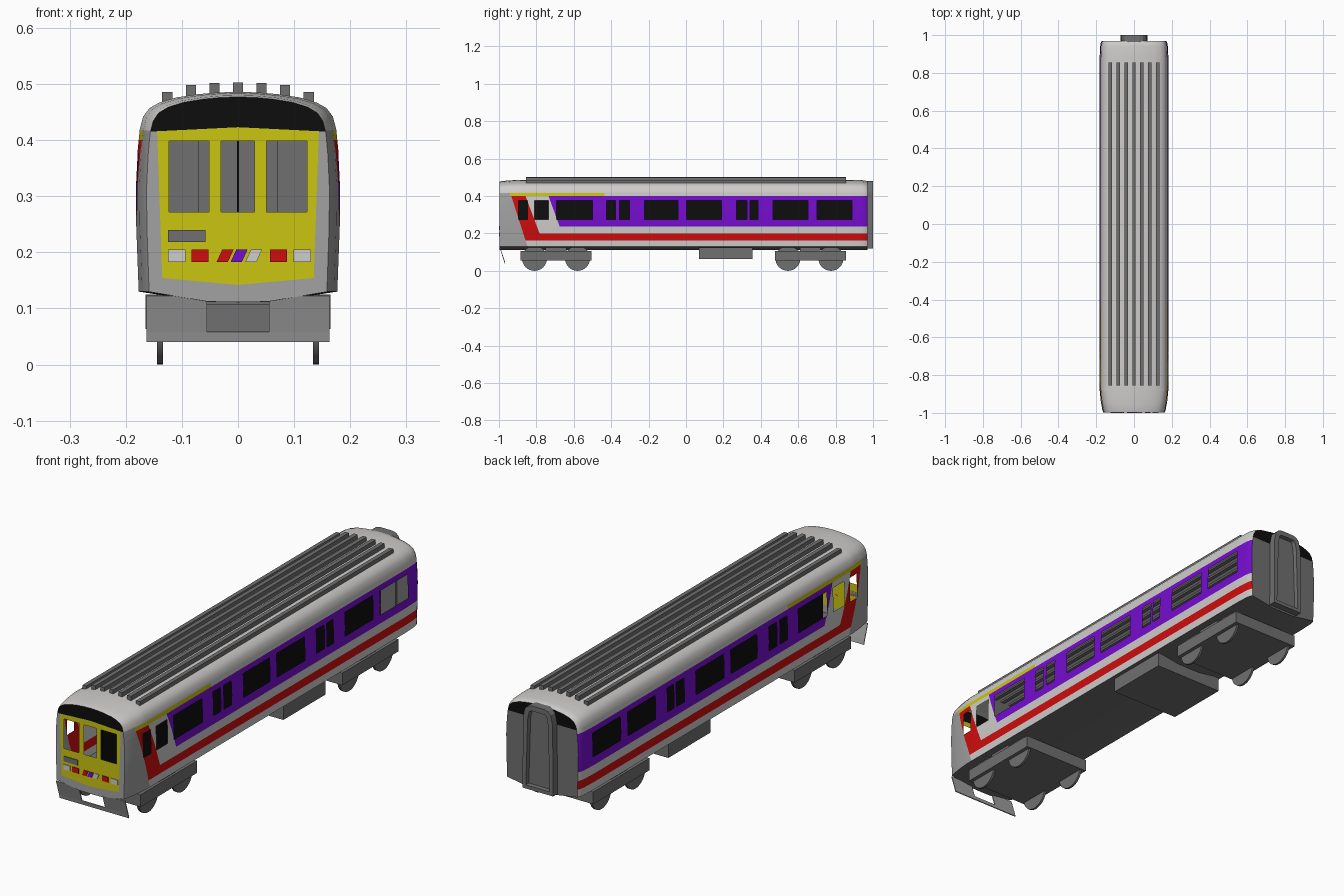
import bpy, bmesh, math
from mathutils import Vector

if "Cube" in bpy.data.objects:
    bpy.data.objects.remove(bpy.data.objects["Cube"])

# Colours
NAMES = ["light_grey", "mid_grey", "dark_grey", "black", "red", "purple", "yellow"]
COLS = [(.62, .61, .60), (.36, .36, .36), (.16, .16, .16), (.004, .004, .004),
        (.62, .004, .004), (.18, .004, .62), (.60, .56, .005)]
MATS = []
for n, c in zip(NAMES, COLS):
    m = bpy.data.materials.new(n)
    m.diffuse_color = (*c, 1)
    m.use_nodes = True
    m.node_tree.nodes["Principled BSDF"].inputs["Base Color"].default_value = m.diffuse_color
    MATS.append(m)
LIGHT, MID, DARK, BLACK, RED, PURPLE, YELLOW = range(7)


def finish(bm, name, mats, smooth=False):
    me = bpy.data.meshes.new(name)
    bm.to_mesh(me)
    bm.free()
    ob = bpy.data.objects.new(name, me)
    bpy.context.collection.objects.link(ob)
    for i in mats:
        me.materials.append(MATS[i])
    if smooth:
        bpy.ops.object.select_all(action='DESELECT')
        ob.select_set(True)
        bpy.context.view_layer.objects.active = ob
        bpy.ops.object.shade_smooth_by_angle(angle=math.radians(30))
    return ob


def box(name, x0, x1, y0, y1, z0, z1, mat):
    bm = bmesh.new()
    bmesh.ops.create_cube(bm, size=1)
    for v in bm.verts:
        v.co = ((x0 + x1) / 2 + v.co.x * (x1 - x0), (y0 + y1) / 2 + v.co.y * (y1 - y0),
                (z0 + z1) / 2 + v.co.z * (z1 - z0))
    return finish(bm, name, [mat])


def prism(name, pts, y0, y1, mat):
    """Polygon in the xz plane extruded along y."""
    bm = bmesh.new()
    f = bm.faces.new([bm.verts.new((x, y0, z)) for x, z in pts])
    r = bmesh.ops.extrude_face_region(bm, geom=[f])
    for v in r["geom"]:
        if isinstance(v, bmesh.types.BMVert):
            v.co.y = y1
    bmesh.ops.recalc_face_normals(bm, faces=bm.faces[:])
    return finish(bm, name, [mat])


def cut(bm, co, no, faces=None):
    faces = bm.faces[:] if faces is None else faces
    geom = set(faces)
    for f in faces:
        geom.update(f.edges)
        geom.update(f.verts)
    bmesh.ops.bisect_plane(bm, geom=list(geom), dist=1e-5, plane_co=co, plane_no=no)


# Body shell: lofted cross-section, cut along livery and window lines
FRONT, BACK = -0.997, 0.97
half = [(.06, .112), (.177, .13), (.1815, .25), (.182, .32), (.179, .38), (.175, .42), (.169, .442),
        (.158, .457), (.14, .467), (.11, .476), (.07, .482), (.035, .485)]
ring = [(0, .111)] + half + [(0, .486)] + [(-x, z) for x, z in reversed(half)]
stations = [(FRONT, .895, .009), (-.985, .92, .006), (-.94, .965, .002), (-.88, 1, 0),
            (.88, 1, 0), (.94, .985, .001), (.96, .965, .004), (BACK, .935, .009)]
windows = [(-.896, -.848), (-.81, -.735), (-.692, -.50), (-.425, -.376), (-.355, -.302), (-.221, -.044),
           (.003, .191), (.271, .325), (.341, .384), (.464, .652), (.70, .887)]
WZ0, WZ1 = .275, .376
cab_windows = [(-.123, -.052), (-.03, .029), (.051, .123)]
slants = [((-.934, .40), (-.858, .163)), ((-.858, .40), (-.783, .20)), ((-.735, .40), (-.676, .238))]


def line_y(s, z):
    (y0, z0), (y1, z1) = s
    return y0 + (y1 - y0) * (z - z0) / (z1 - z0)


bm = bmesh.new()
loops = [[bm.verts.new((x * s, y, z - d * (z - .12) / .36)) for x, z in ring] for y, s, d in stations]
n = len(ring)
for a, b in zip(loops, loops[1:]):
    for i in range(n):
        bm.faces.new((a[i], a[(i + 1) % n], b[(i + 1) % n], b[i]))
bm.faces.new(loops[0])
bm.faces.new(loops[-1])
bmesh.ops.recalc_face_normals(bm, faces=bm.faces[:])


def on_plane(y):
    return [f for f in bm.faces if all(abs(v.co.y - y) < 1e-4 for v in f.verts)]


def walls():
    caps = set(on_plane(FRONT) + on_plane(BACK))
    return [f for f in bm.faces if f not in caps]


for z in (.163, .20, .238, WZ0, WZ1, .40, .417):
    cut(bm, (0, 0, z), (0, 0, 1), walls())
for y in [v for w in windows for v in w] + [-.94, -.435]:
    cut(bm, (0, y, 0), (0, 1, 0), walls())
for (y0, z0), (y1, z1) in slants:
    cut(bm, (0, y0, z0), (0, z1 - z0, y0 - y1), walls())
cut(bm, (0, 0, .415), (0, 0, 1), on_plane(BACK))
for z in (.272, .398):
    cut(bm, (0, 0, z), (0, 0, 1), on_plane(FRONT))
for x in [v for w in cab_windows for v in w]:
    cut(bm, (x, 0, 0), (1, 0, 0), on_plane(FRONT))
for s in (-1, 1):
    cut(bm, (s * .135, 0, .155), (s, 0, -.035), on_plane(FRONT))
    cut(bm, (0, 0, .423), (s * .05, 0, 1), on_plane(FRONT))
    cut(bm, (0, 0, .142), (s * -.09, 0, 1), on_plane(FRONT))

front, back = set(on_plane(FRONT)), set(on_plane(BACK))
holes = []
for f in bm.faces:
    c = f.calc_center_median()
    x, y, z = c
    if f in front:
        panel = abs(x) < .135 + .035 * (z - .155)
        if z > .423 - .05 * abs(x):
            k = BLACK
        elif panel and z > .142 + .09 * abs(x):
            k = YELLOW
        else:
            k = MID
        if .272 < z < .398 and any(a < x < b for a, b in cab_windows):
            holes.append(f)
    elif f in back:
        k = BLACK if z > .415 else DARK
    elif f.normal.z < -.5:
        k = DARK
    else:
        l0, l1, l2 = (line_y(s, z) for s in slants)
        k = LIGHT
        if z < .40 and y < l0 and y < -.858:
            k = MID
        elif .163 < z < .20 and y > l0:
            k = RED
        elif .20 < z < .40 and l0 < y < l1:
            k = RED
        elif .238 < z < .40 and y > l2:
            k = PURPLE
        elif .40 < z < .417:
            k = YELLOW if -.94 < y < -.435 else MID if y < -.94 else LIGHT
        if WZ0 < z < WZ1 and any(a < y < b for a, b in windows):
            holes.append(f)
    f.material_index = k
bmesh.ops.delete(bm, geom=holes, context='FACES')
finish(bm, "carriage_body", range(7), smooth=True)

# Dark centre partition seen through the windows
box("inner_partition", -.002, .002, -.92, .96, .115, .41, BLACK)

# Roof ribs
for i in range(-3, 4):
    x = i * .042
    top = (.503, .502, .498, .486)[abs(i)]
    box("roof_rib", x - .009, x + .009, -.855, .855, top - .025, top, DARK)

# Front plates: number box, lamps and slanted stripes
FY = -1.0
box("front_number_box", -.125, -.058, FY, FRONT, .218, .24, DARK)
for x0, x1, k in ((-.125, -.094, LIGHT), (-.083, -.053, RED), (.057, .087, RED), (.099, .13, LIGHT)):
    box("front_lamp", x0, x1, FY, FRONT, .183, .205, k)
for x, k in ((-.038, RED), (-.013, PURPLE), (.013, LIGHT)):
    prism("front_stripe", [(x, .183), (x + .02, .183), (x + .03, .205), (x + .01, .205)], FY, FRONT, k)

# Rear gangway with recessed door
bm = bmesh.new()
arch = [(-.072, .12), (.072, .12), (.07, .42)]
arch += [(.03 + .035 * math.cos(t), .445 + .035 * math.sin(t)) for t in (0, .5, 1.05, 1.57)]
arch += [(-x, z) for x, z in reversed(arch[2:])]
f = bm.faces.new([bm.verts.new((x, .96, z)) for x, z in arch])
r = bmesh.ops.extrude_face_region(bm, geom=[f])
for v in r["geom"]:
    if isinstance(v, bmesh.types.BMVert):
        v.co.y = 1.0
bmesh.ops.recalc_face_normals(bm, faces=bm.faces[:])
door = [f for f in bm.faces if all(v.co.y > .99 for v in f.verts)]
bmesh.ops.inset_region(bm, faces=door, thickness=.022)
bmesh.ops.inset_region(bm, faces=door, thickness=.002)
for v in door[0].verts:
    v.co.y -= .018
finish(bm, "rear_gangway", [DARK])

# Bogies with wheels
for yc, wheels in ((-.695, (-.81, -.58)), (.665, (.545, .775))):
    box("bogie_frame", -.16, .16, yc - .19, yc + .19, .055, .107, DARK)
    box("bogie_bolster", -.15, .15, yc - .055, yc + .055, .105, .125, DARK)
    for y in wheels:
        for s in (-1, 1):
            bpy.ops.mesh.primitive_cylinder_add(vertices=32, radius=.067, depth=.01,
                                                location=(s * .139, y, .067), rotation=(0, math.pi / 2, 0))
            w = bpy.context.object
            w.name = "wheel"
            w.data.materials.append(MATS[DARK])
            bpy.ops.object.shade_smooth_by_angle(angle=math.radians(30))

# Underfloor equipment box
box("underfloor_box", -.165, .165, .07, .355, .063, .125, DARK)

# Front guard: sloped side plates joined by a lower lip
bm = bmesh.new()
xs = (-.163, -.055, .055, .163)
rows = [[bm.verts.new((x, y, z)) for x in xs] for y, z in ((-.996, .122), (-.975, .058), (-.97, .04))]
for r in range(2):
    for i in range(3):
        if r == 1 or i != 1:
            bm.faces.new((rows[r + 1][i], rows[r + 1][i + 1], rows[r][i + 1], rows[r][i]))
guard = finish(bm, "front_guard", [MID])
mod = guard.modifiers.new("thickness", 'SOLIDIFY')
mod.thickness = .004
